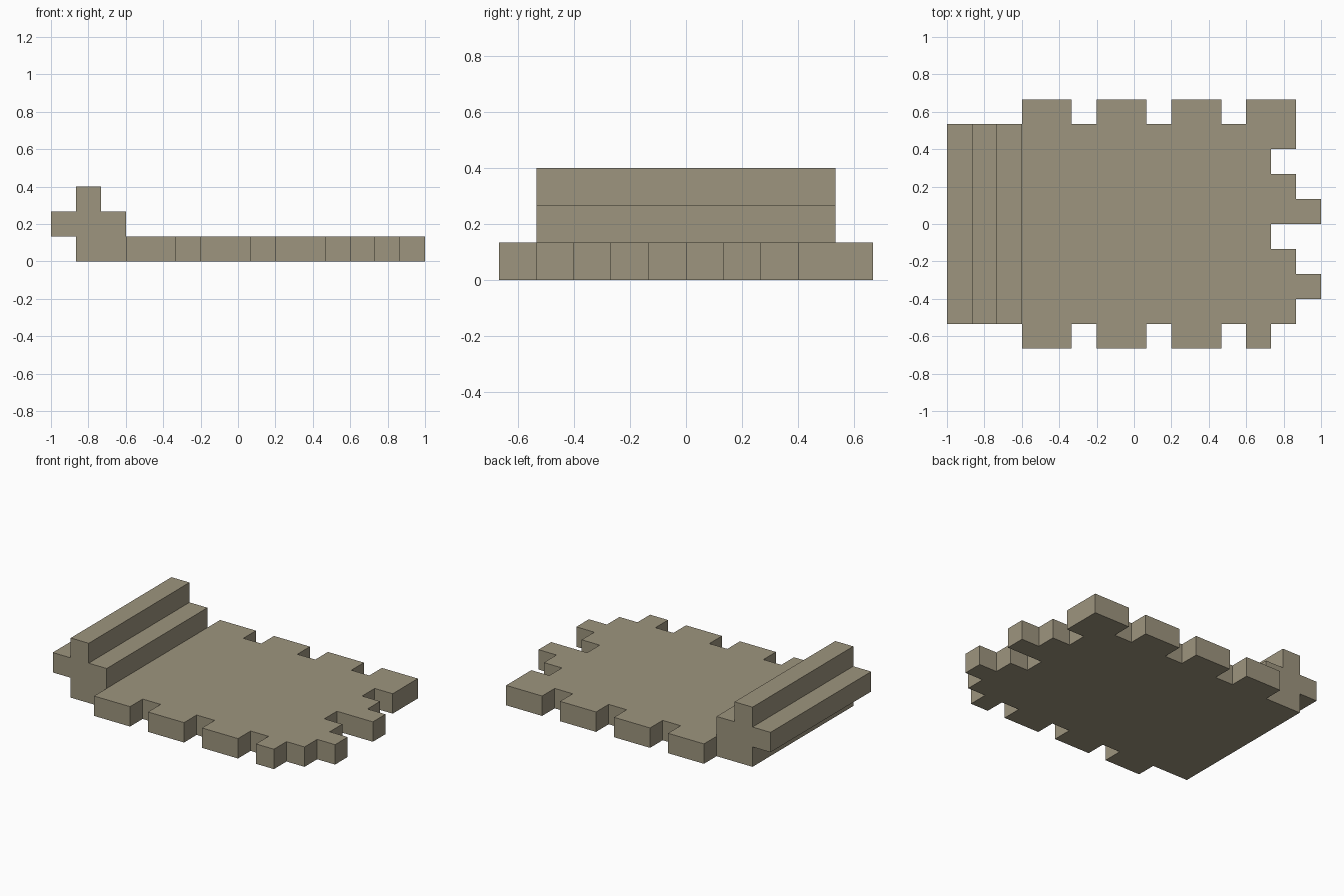
import bpy
import bmesh
from mathutils import Vector

if "Cube" in bpy.data.objects:
    bpy.data.objects.remove(bpy.data.objects["Cube"], do_unlink=True)

U = 2 / 15                          # one cell of the modelling grid
ORIGIN = Vector((7.5, 5, 0))        # grid point that sits at the world origin

stone = bpy.data.materials.new("warm grey stone")
stone.use_nodes = True
colour = (0.34, 0.30, 0.21, 1)
stone.diffuse_color = colour
stone.node_tree.nodes["Principled BSDF"].inputs["Base Color"].default_value = colour


def extrude_outline(name, points, direction):
    """Extrude a closed outline, given in grid cells, into a flat-faced solid."""
    bm = bmesh.new()
    face = bm.faces.new([bm.verts.new((Vector(p) - ORIGIN) * U) for p in points])
    result = bmesh.ops.extrude_face_region(bm, geom=[face], use_keep_orig=True)
    moved = [v for v in result["geom"] if isinstance(v, bmesh.types.BMVert)]
    bmesh.ops.translate(bm, verts=moved, vec=Vector(direction) * U)
    bmesh.ops.recalc_face_normals(bm, faces=bm.faces)
    mesh = bpy.data.meshes.new(name)
    bm.to_mesh(mesh)
    bm.free()
    mesh.materials.append(stone)
    obj = bpy.data.objects.new(name, mesh)
    bpy.context.collection.objects.link(obj)
    return obj


# Base slab: notched right edge, one reach per cell row from front to back
reach = [13, 14, 15, 14, 13, 15, 14, 13, 14, 14]
right_edge = []
for row, x in enumerate(reach):
    for y in (row, row + 1):
        if right_edge and right_edge[-1][0] == x and right_edge[-1][1] != y:
            if len(right_edge) > 1 and right_edge[-2][0] == x:
                right_edge.pop()
        if not right_edge or right_edge[-1] != (x, y, 0):
            right_edge.append((x, y, 0))


# Long edges: square teeth two cells wide with one-cell gaps
def toothed_edge(tip, root):
    edge = [(1, root, 0), (3, root, 0)]
    for start in (3, 6, 9):
        edge += [(start, tip, 0), (start + 2, tip, 0),
                 (start + 2, root, 0), (start + 3, root, 0)]
    return edge + [(12, tip, 0)]


front_edge = toothed_edge(0, 1)
back_edge = toothed_edge(10, 9)
extrude_outline("base_slab", front_edge + right_edge + back_edge[::-1], (0, 0, 1))

# Stepped rail across the left end, overhanging the slab
rail_profile = [(0, 1), (3, 1), (3, 2), (2, 2), (2, 3), (1, 3), (1, 2), (0, 2)]
extrude_outline("stepped_rail", [(x, 1, z) for x, z in rail_profile], (0, 8, 0))
